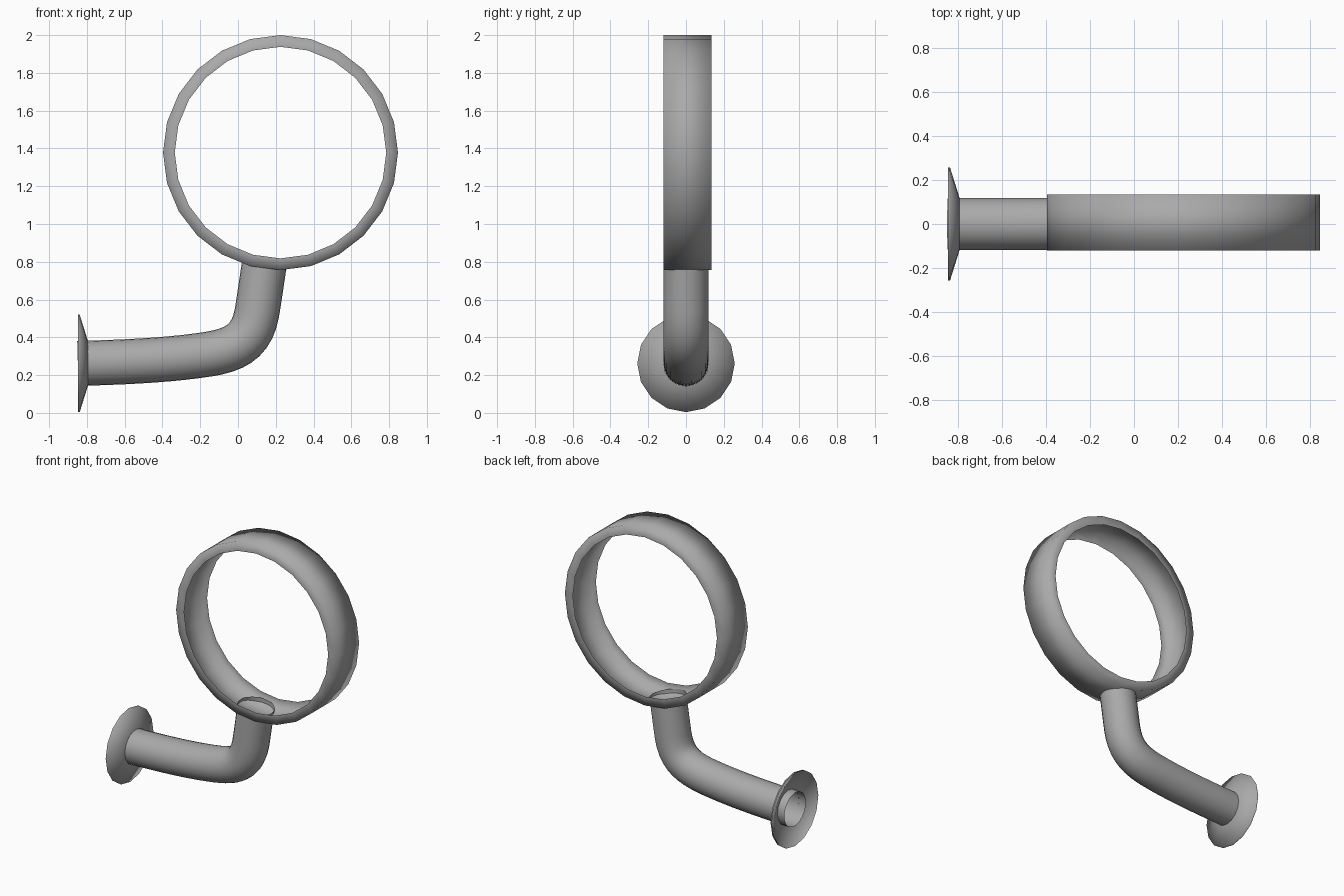
import bpy, bmesh, math
from mathutils import Vector, Matrix
from mathutils.geometry import interpolate_bezier

cube = bpy.data.objects.get("Cube")
if cube:
    bpy.data.objects.remove(cube, do_unlink=True)

GREY = (0.4, 0.4, 0.4, 1)
metal = bpy.data.materials.new("grey_metal")
metal.use_nodes = True
metal.diffuse_color = GREY
metal.node_tree.nodes["Principled BSDF"].inputs["Base Color"].default_value = GREY


def skin(name, loops):
    """Join a series of closed loops of points into an open-ended surface."""
    bm = bmesh.new()
    rings = [[bm.verts.new(p) for p in loop] for loop in loops]
    n = len(rings[0])
    for a, b in zip(rings, rings[1:]):
        for i in range(n):
            j = (i + 1) % n
            bm.faces.new((a[i], a[j], b[j], b[i]))
    mesh = bpy.data.meshes.new(name)
    bm.to_mesh(mesh)
    bm.free()
    mesh.materials.append(metal)
    mesh.shade_smooth()
    obj = bpy.data.objects.new(name, mesh)
    bpy.context.collection.objects.link(obj)
    return obj


def circle(centre, axis, radius, sides):
    """Points round an axis lying in the xz plane."""
    axis = Vector(axis).normalized()
    side = Vector((0, 1, 0))
    if abs(axis.y) > 0.9:
        side = Vector((1, 0, 0))
    up = axis.cross(side)
    angles = [math.tau * i / sides for i in range(sides)]
    return [Vector(centre) + radius * (side * math.cos(t) + up * math.sin(t))
            for t in angles]


# Ring: wide hoop with a shallow inward lip on both edges
hoop = [(-0.12, 0.56), (-0.12, 0.622), (0.135, 0.622), (0.135, 0.56)]
skin("ring", [circle((0.225, y, 1.378), (0, 1, 0), r, 24) for y, r in hoop])

# Wall flange: hollow cone with a thin rim
cone = [(-0.848, 0.258), (-0.838, 0.258), (-0.795, 0.12)]
skin("wall_flange", [circle((x, 0, 0.262), (1, 0, 0), r, 16) for x, r in cone])

# Arm: open tube swept along a bent path
knots = [  # handle in, point, handle out, as (x, z)
    ((-0.85, 0.262), (-0.848, 0.262), (-0.6, 0.268)),
    ((-0.35, 0.28), (-0.15, 0.312), (-0.01, 0.336)),
    ((0.073, 0.38), (0.1, 0.53), (0.112, 0.6)),
    ((0.13, 0.73), (0.141, 0.797), (0.15, 0.85)),
]
path = []
for a, b in zip(knots, knots[1:]):
    pts = [Vector((x, 0, z)) for x, z in (a[1], a[2], b[0], b[1])]
    path += interpolate_bezier(*pts, 10)[0 if not path else 1:]
last = len(path) - 1
skin("arm_tube", [circle(p, path[min(i + 1, last)] - path[max(i - 1, 0)], 0.119, 24)
                  for i, p in enumerate(path)])
